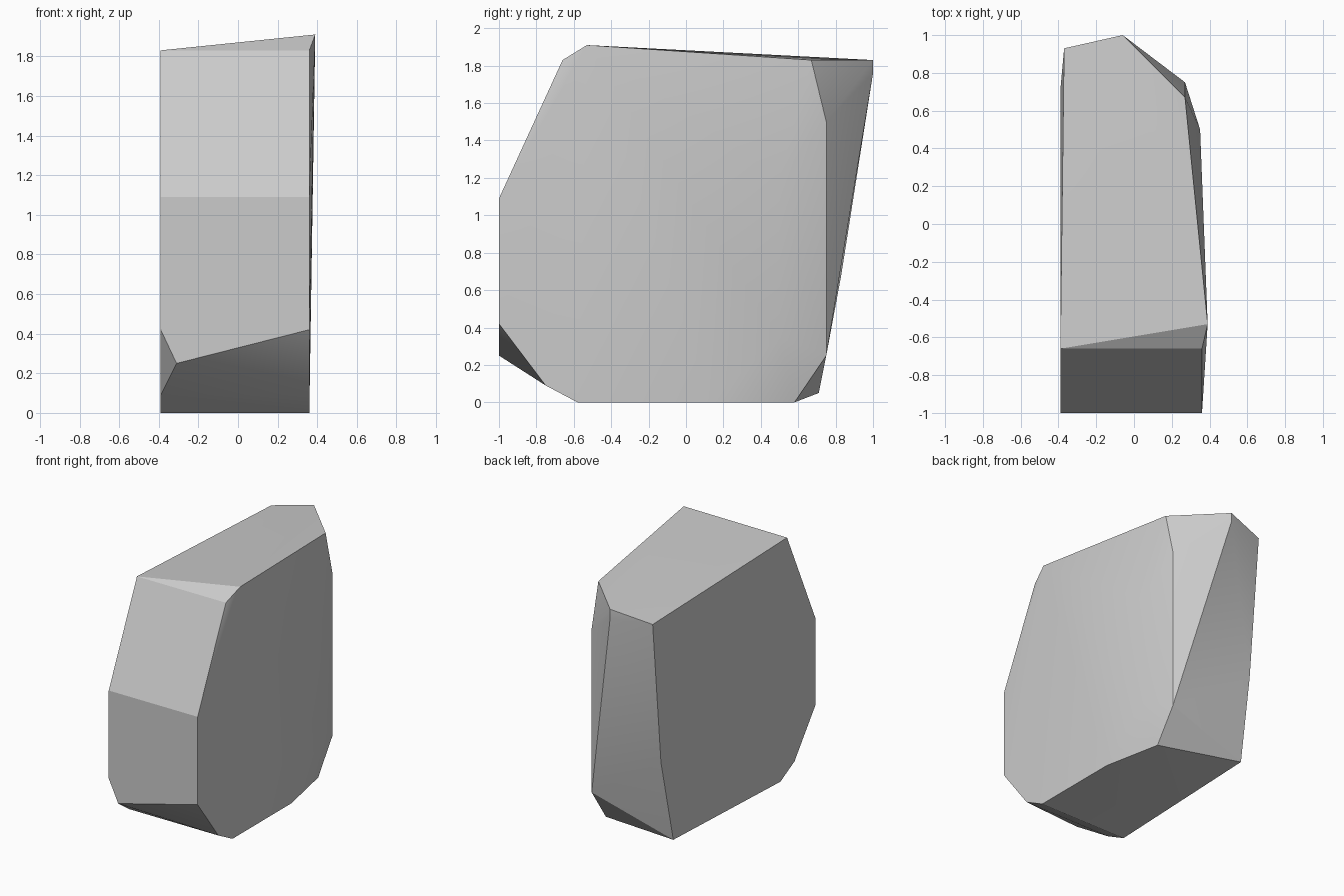
import bpy
import bmesh
from mathutils import Vector

# Remove the default cube
cube = bpy.data.objects.get("Cube")
if cube:
    bpy.data.objects.remove(cube, do_unlink=True)

# Stone colour
GREY = (0.6, 0.6, 0.6, 1)
stone = bpy.data.materials.new("stone_grey")
stone.use_nodes = True
stone.diffuse_color = GREY
stone.node_tree.nodes["Principled BSDF"].inputs["Base Color"].default_value = GREY

# Front and underside chamfers: (y, z) profile shared by both flanks
LEFT, RIGHT = -0.39, 0.36
profile = [(-0.66, 1.83), (-1, 1.09), (-1, 0.42), (-0.75, 0.09), (-0.58, 0)]
corners = [(x, y, z) for x in (LEFT, RIGHT) for y, z in profile]

# Chipped front corner and raised top corner
corners += [(-0.31, -1, 0.25), (0.39, -0.53, 1.91)]

# Back ridge and far edge
corners += [(-0.06, 1, 1.83), (-0.06, 1, 1.76), (-0.37, 0.93, 1.77),
            (-0.37, 0.83, 0.68), (-0.39, 0.71, 0.05)]

# Back corner of the bulging flank, from top to bottom
corners += [(0.27, 0.67, 1.83), (0.27, 0.75, 1.5), (0.27, 0.75, 0.25),
            (0.27, 0.58, 0), (0.36, 0.13, 0),
            (0.35, 0.5, 0.35), (0.35, 0.5, 1.2)]

# Wrap the corners in a faceted boulder
bm = bmesh.new()
for corner in corners:
    bm.verts.new(Vector(corner))
hull = bmesh.ops.convex_hull(bm, input=bm.verts)
loose = [v for v in bm.verts if not v.link_faces]
bmesh.ops.delete(bm, geom=loose, context="VERTS")
bmesh.ops.dissolve_limit(bm, angle_limit=0.01, verts=bm.verts, edges=bm.edges)
bmesh.ops.recalc_face_normals(bm, faces=bm.faces)

mesh = bpy.data.meshes.new("boulder")
bm.to_mesh(mesh)
bm.free()
mesh.materials.append(stone)
boulder = bpy.data.objects.new("boulder", mesh)
bpy.context.collection.objects.link(boulder)

# Soften shallow facets, keep strong edges crisp
bpy.ops.object.select_all(action="DESELECT")
boulder.select_set(True)
bpy.context.view_layer.objects.active = boulder
bpy.ops.object.shade_smooth_by_angle(angle=0.4)
